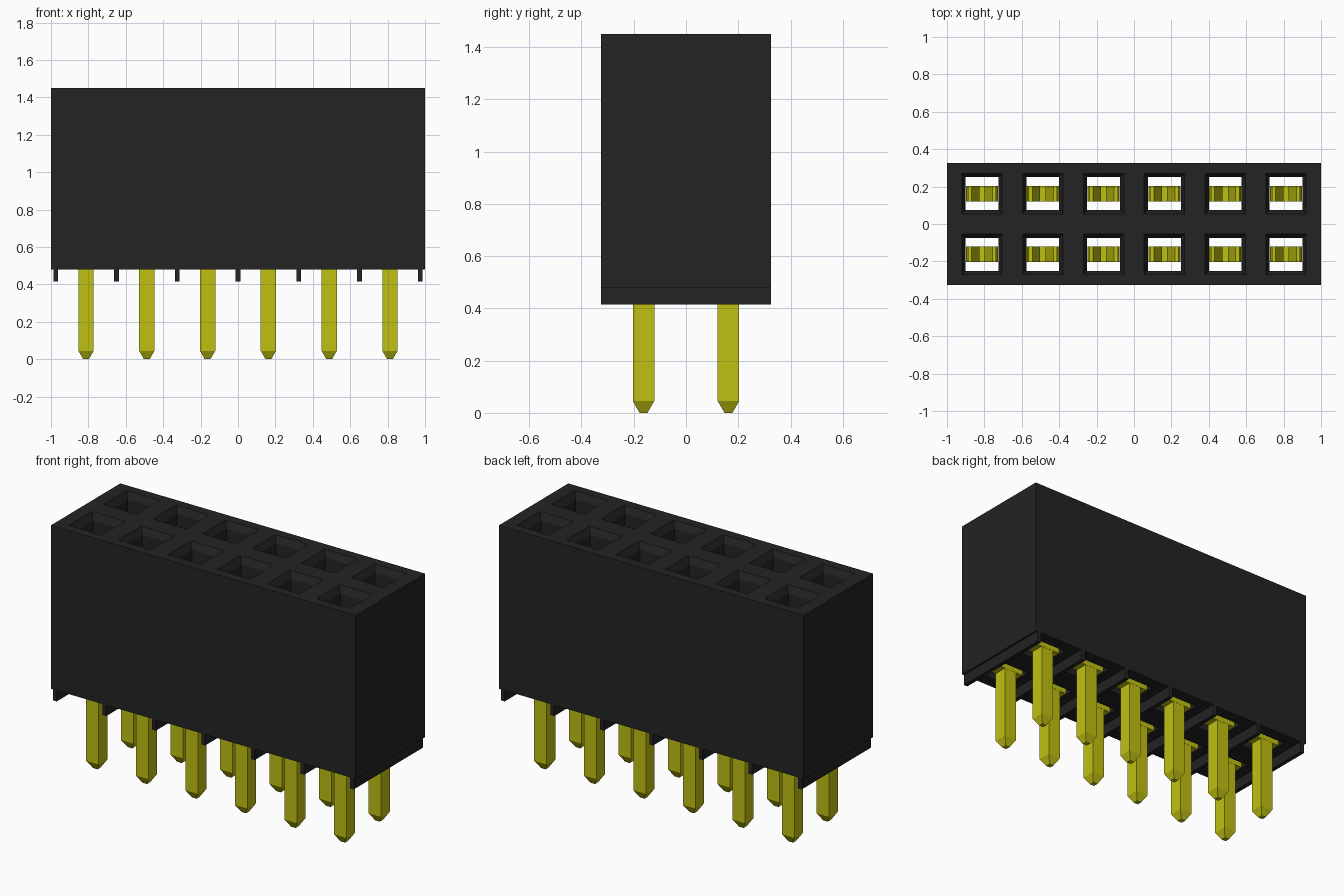
import bpy, bmesh
from mathutils import Matrix

if "Cube" in bpy.data.objects:
    bpy.data.objects.remove(bpy.data.objects["Cube"], do_unlink=True)

PITCH = 0.325
COLS = [(i - 2.5) * PITCH for i in range(6)]
ROWS = [-PITCH / 2, PITCH / 2]
RIB_Z, BASE_Z, TOP_Z = 0.415, 0.48, 1.45


def material(name, rgb):
    m = bpy.data.materials.new(name)
    m.use_nodes = True
    m.diffuse_color = (*rgb, 1)
    m.node_tree.nodes["Principled BSDF"].inputs["Base Color"].default_value = (*rgb, 1)
    return m


BLACK = material("black plastic", (0.017, 0.017, 0.017))
GOLD = material("yellow metal", (0.53, 0.53, 0.006))


def make_mesh(name, bm, mat):
    bmesh.ops.recalc_face_normals(bm, faces=bm.faces)
    me = bpy.data.meshes.new(name)
    bm.to_mesh(me)
    bm.free()
    me.materials.append(mat)
    return me


def add_object(name, me, loc=(0, 0, 0)):
    ob = bpy.data.objects.new(name, me)
    ob.location = loc
    bpy.context.collection.objects.link(ob)
    return ob


def box(bm, x0, x1, y0, y1, z0, z1):
    size = Matrix.Diagonal((x1 - x0, y1 - y0, z1 - z0, 1))
    centre = Matrix.Translation(((x0 + x1) / 2, (y0 + y1) / 2, (z0 + z1) / 2))
    bmesh.ops.create_cube(bm, size=1, matrix=centre @ size)


def loft(bm, loops):
    """Join rectangles (x0, x1, y0, y1, z) with rings of quads."""
    rings = [[bm.verts.new(p) for p in ((x0, y0, z), (x1, y0, z), (x1, y1, z), (x0, y1, z))]
             for x0, x1, y0, y1, z in loops]
    for a, b in zip(rings, rings[1:]):
        for i in range(4):
            j = (i + 1) % 4
            bm.faces.new((a[i], a[j], b[j], b[i]))
    return rings


def square(x, y, half, z):
    return (x - half, x + half, y - half, y + half, z)


# Housing: twelve through sockets with chamfered mouths, then outer walls
bm = bmesh.new()
for i, x in enumerate(COLS):
    x0 = -1 if i == 0 else x - PITCH / 2
    x1 = 1 if i == 5 else x + PITCH / 2
    for y in ROWS:
        cell = (x0, x1, y - PITCH / 2, y + PITCH / 2)
        loft(bm, [(*cell, TOP_Z), square(x, y, 0.108, TOP_Z),
                  square(x, y, 0.0875, TOP_Z - 0.04),
                  square(x, y, 0.0875, BASE_Z), (*cell, BASE_Z)])
bmesh.ops.remove_doubles(bm, verts=bm.verts, dist=0.0005)
bmesh.ops.bridge_loops(bm, edges=[e for e in bm.edges if e.is_boundary])
add_object("housing", make_mesh("housing", bm, BLACK))

# Standoff ribs across the underside
bm = bmesh.new()
for i in range(7):
    x = max(-0.9875, min(0.9875, (i - 3) * PITCH))
    box(bm, x - 0.0125, x + 0.0125, -PITCH, PITCH, RIB_Z, BASE_Z)
add_object("standoff_ribs", make_mesh("standoff_ribs", bm, BLACK))

# Contact: tapered pin, cross plate and two bent spring leaves
bm = bmesh.new()
rings = loft(bm, [square(0, 0, 0.015, 0), square(0, 0, 0.041, 0.045),
                  square(0, 0, 0.041, 0.50)])
bm.faces.new(rings[0])
bm.faces.new(rings[-1])
box(bm, -0.086, 0.086, -0.042, 0.042, 0.485, 0.53)
LEAF = [(0.075, 0.52), (0.075, 0.68), (0.024, 1.06), (0.024, 1.10), (0.066, 1.22)]
for side in (-1, 1):
    outline = [(x - 0.01, z) for x, z in LEAF] + [(x + 0.01, z) for x, z in reversed(LEAF)]
    face = bm.faces.new([bm.verts.new((side * x, -0.042, z)) for x, z in outline])
    ext = bmesh.ops.extrude_face_region(bm, geom=[face], use_keep_orig=True)
    moved = [v for v in ext["geom"] if isinstance(v, bmesh.types.BMVert)]
    bmesh.ops.translate(bm, verts=moved, vec=(0, 0.084, 0))
contact = make_mesh("contact_pin", bm, GOLD)
for r, y in enumerate(ROWS):
    for c, x in enumerate(COLS):
        add_object(f"contact_pin_{r + 1}_{c + 1}", contact, (x, y, 0))
